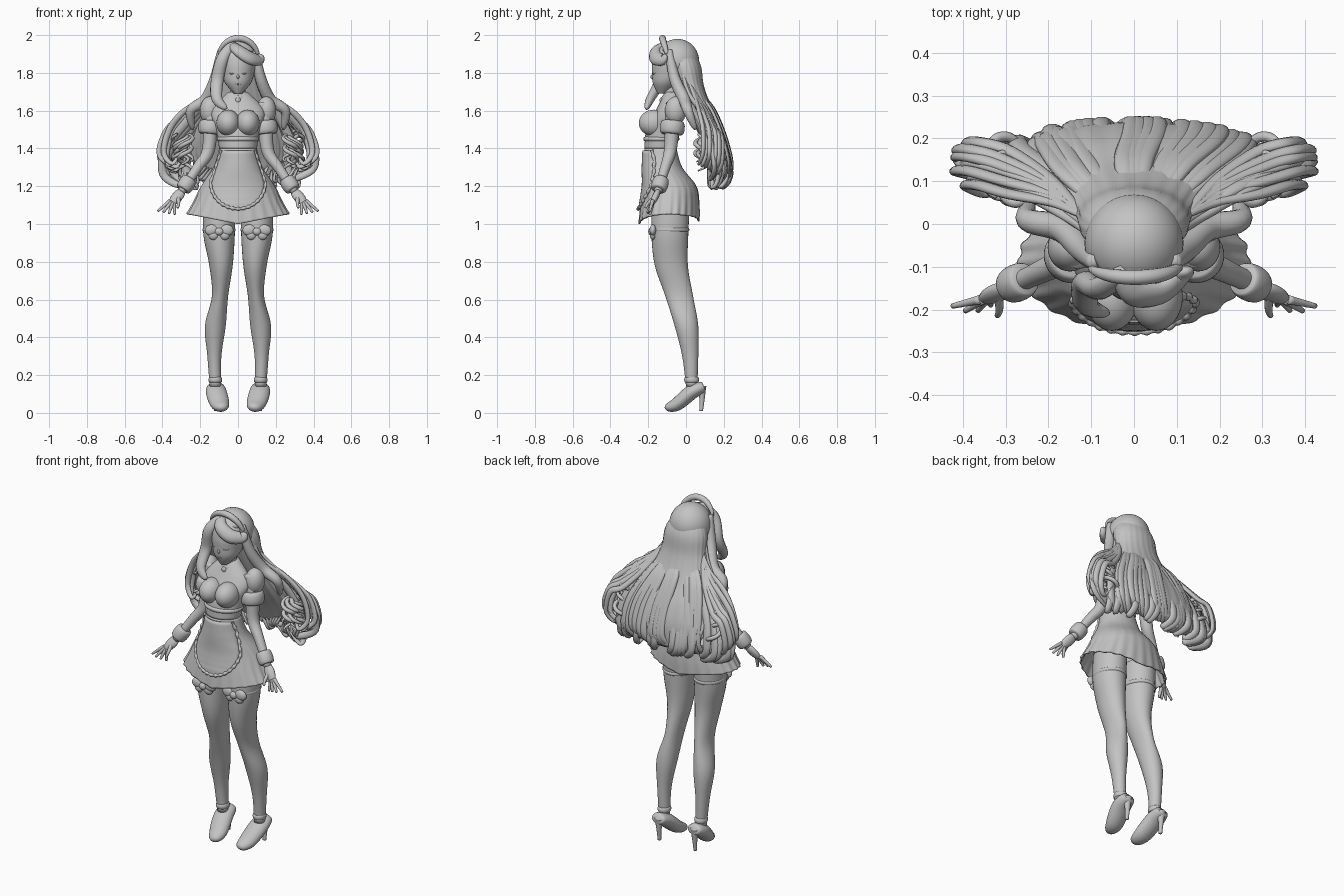
import bpy, bmesh, math, random
from math import sin, cos, pi, sqrt, tau
from mathutils import Matrix, Vector

if "Cube" in bpy.data.objects:
    bpy.data.objects.remove(bpy.data.objects["Cube"], do_unlink=True)
random.seed(4)
UP = Vector((0, 0, 1))

colour = (.55, .55, .55, 1)
grey = bpy.data.materials.new("plain grey")
grey.use_nodes = True
grey.diffuse_color = colour
grey.node_tree.nodes["Principled BSDF"].inputs["Base Color"].default_value = colour


def link_object(name, mesh, thickness=0):
    obj = bpy.data.objects.new(name, mesh)
    bpy.context.collection.objects.link(obj)
    if thickness:
        solidify = obj.modifiers.new("thickness", "SOLIDIFY")
        solidify.thickness = thickness
    return obj


def finish(name, bm, thickness=0):
    """Turn a bmesh into a smooth grey object; left parts get a mirrored twin."""
    bmesh.ops.recalc_face_normals(bm, faces=bm.faces)
    mesh = bpy.data.meshes.new(name)
    bm.to_mesh(mesh)
    bm.free()
    mesh.materials.append(grey)
    mesh.shade_smooth()
    if name.startswith("left_"):
        twin = mesh.copy()
        twin.transform(Matrix.Diagonal((-1, 1, 1, 1)))
        twin.flip_normals()
        link_object(name.replace("left_", "right_"), twin, thickness)
    return link_object(name, mesh, thickness)


def smooth_rows(rows, steps=6):
    """Catmull-Rom interpolation through rows of any length."""
    rows = [rows[0], *rows, rows[-1]]
    result = []
    for before, start, end, after in zip(rows, rows[1:], rows[2:], rows[3:]):
        for i in range(steps):
            t = i / steps
            result.append([q + t / 2 * (r - p + t * (2 * p - 5 * q + 4 * r - s + t * (3 * (q - r) + s - p)))
                           for p, q, r, s in zip(before, start, end, after)])
    return result + [list(rows[-1])]


def loft(name, rows, sides=16, level=False, capped=True, ripple=None, thickness=0):
    """Skin ellipses given as rows of x, y, z, width, depth."""
    centres = [Vector(row[:3]) for row in rows]
    last = len(rows) - 1
    bm = bmesh.new()
    rings = []
    across = Vector((1, 0, 0))
    for i, (centre, row) in enumerate(zip(centres, rows)):
        along = UP if level else (centres[min(i + 1, last)] - centres[max(i - 1, 0)]).normalized()
        across = (across - along * across.dot(along)).normalized()
        deep = along.cross(across)
        ring = []
        for k in range(sides):
            angle = tau * k / sides
            scale = ripple(i / last, angle) if ripple else 1
            offset = across * row[3] * cos(angle) + deep * row[4] * sin(angle)
            ring.append(bm.verts.new(centre + offset * scale))
        rings.append(ring)
    for lower, upper in zip(rings, rings[1:]):
        for k in range(sides):
            following = (k + 1) % sides
            bm.faces.new((lower[k], lower[following], upper[following], upper[k]))
    if capped:
        bm.faces.new(rings[0])
        bm.faces.new(rings[-1])
    return finish(name, bm, thickness)


def stack(top, step, widths, fronts, backs, middles=None):
    """Level sections at even heights, from half widths and front and back edges."""
    middles = middles or [0] * len(widths)
    return [(middle, (back - front) / 2, top - step * i, width, (back + front) / 2)
            for i, (width, front, back, middle) in enumerate(zip(widths, fronts, backs, middles))]


def tube(name, path, radius, squash=1, sides=12, ripple=None):
    points = smooth_rows(path)
    last = len(points) - 1
    radii = [radius(i / last) for i in range(len(points))]
    return loft(name, [(*p, r, r * squash) for p, r in zip(points, radii)], sides, ripple=ripple)


def taper(start, end):
    return lambda t: start + (end - start) * t


def spindle(radius, start=.1):
    return lambda t: radius * sqrt(sin(pi * (start + (.99 - start) * t)))


def band(name, centre, radius, height, squash=1, axis=UP):
    """Rounded cuff around an axis."""
    angles = [pi * i / 8 for i in range(9)]
    rows = []
    for angle in angles:
        width = radius * (.8 + sin(angle) / 5)
        rows.append((*(Vector(centre) + axis * height / 2 * cos(angle)), width, width * squash))
    return loft(name, rows, 32)


def blob(name, centre, radii, keep=None, thickness=0):
    bm = bmesh.new()
    bmesh.ops.create_uvsphere(bm, u_segments=32, v_segments=20, radius=1)
    bm.transform(Matrix.Translation(centre) @ Matrix.Diagonal((*radii, 1)))
    if keep:
        unwanted = [face for face in bm.faces if not keep(face.calc_center_median())]
        bmesh.ops.delete(bm, geom=unwanted, context="FACES")
    return finish(name, bm, thickness)


# Dress: one silhouette shared by bodice, skirt and apron
dress = stack(1.7, .1, widths=(.05, .14, .115, .1, .13, .195, .232, .27),
              fronts=(.11, .16, .21, .22, .225, .225, .24, .25),
              backs=(-.03, -.02, -.03, -.05, -.02, .055, .07, .07))
dress_sections = smooth_rows(dress, 12)


def front_of_dress(x, z, gap):
    _, y, _, width, depth = min(dress_sections, key=lambda row: abs(row[2] - z))
    return y - (depth + gap) * sqrt(max(.1, 1 - (x / width) ** 2))


loft("bodice", smooth_rows(dress[:4]), 40, level=True)
skirt = loft("skirt", smooth_rows(dress[3:]), 144, level=True, capped=False, thickness=.008,
             ripple=lambda t, angle: 1 + t * t * cos(24 * angle) / 60)
for vertex in skirt.data.vertices:
    spot = vertex.co
    spot.z += max(0, 1.2 - spot.z) * (abs(spot.x) + max(0, spot.y))
band("underbust_band", (0, -.13, 1.45), .113, .03, squash=.85)
blob("left_breast", (.052, -.17, 1.535), (.062, .08, .07))


# Apron with a scalloped border
def apron_width(z):
    if z > 1.22:
        return .145 - (z - 1.22) / 3
    return .145 * sqrt(max(0, 1 - ((1.22 - z) / .14) ** 2))


def apron_point(side, z):
    x = side * apron_width(z)
    return x, front_of_dress(x, z, .01), z


heights = [1.39 - .31 * sin(pi / 2 * i / 24) for i in range(25)]
bm = bmesh.new()
grid = [[bm.verts.new(apron_point(k / 8, z)) for k in range(-8, 9)] for z in heights]
for upper, lower in zip(grid, grid[1:]):
    for k in range(len(upper) - 1):
        bm.faces.new((upper[k], upper[k + 1], lower[k + 1], lower[k]))
finish("apron", bm, .008)
border = [apron_point(-1, z) for z in heights[:-1]] + [apron_point(1, z) for z in reversed(heights)]
tube("apron_ruffle", border, taper(.008, .008), ripple=lambda t, angle: 1 + cos(150 * t) / 4)

# Head, neck and face
tube("neck", [(0, -.075, 1.63), (0, -.085, 1.75)], taper(.045, .035))
head = stack(1.96, .054, widths=(.03, .085, .092, .086, .067, .02),
             fronts=(.11, .165, .18, .18, .175, .15), backs=(-.05, 0, .01, .01, -.04, -.1))
loft("head", smooth_rows(head), 32, level=True)
band("choker", (0, -.08, 1.665), .05, .03)
blob("choker_ornament", (0, -.13, 1.655), (.014, .01, .016))
blob("nose", (0, -.178, 1.78), (.007, .01, .012))
blob("mouth", (0, -.172, 1.74), (.015, .005, .003))
tube("left_closed_eye", [(.015, -.176, 1.8), (.035, -.172, 1.795), (.055, -.16, 1.8)], spindle(.003))

# Hair cap, headband, fringe and long front lock
blob("hair_cap", (0, -.045, 1.86), (.116, .115, .12), thickness=.012,
     keep=lambda spot: spot.y > -.085 or spot.z > 1.92)
arc = [pi * (i + 2) / 20 for i in range(17)]
tube("headband", [(.11 * cos(a), -.09 - .035 * sin(a), 1.865 + .118 * sin(a)) for a in arc], spindle(.018))
tube("swept_fringe", [(-.03, -.11, 1.95), (0, -.16, 1.92), (.06, -.16, 1.88), (.11, -.12, 1.87), (.12, -.11, 1.9)],
     spindle(.038), squash=.65)
tube("parted_fringe", [(-.02, -.11, 1.96), (-.08, -.15, 1.88), (-.11, -.14, 1.76), (-.11, -.19, 1.66),
                       (-.06, -.21, 1.61)], spindle(.035), squash=.8)

# Hair curtain down the back, covered by strands with curled ends
curtain = stack(1.97, .12, widths=(.04, .12, .135, .17, .23, .25, .18),
                fronts=(.08, .09, .05, 0, -.06, -.13, -.19), backs=(0, .075, .095, .14, .2, .235, .235))
loft("hair_curtain", smooth_rows(curtain), 96, level=True, ripple=lambda t, angle: 1 + t * cos(22 * angle) / 30)
strands = 34
for i in range(strands):
    side = 2 * i / (strands - 1) - 1
    middle = 1 - side * side
    stray = random.uniform(-.03, .03)
    tube("hair_strand", [(side * .09, middle * .07 - .03, 1.87), (side * .14, middle * .07 + .01, 1.7),
                         (side * .26, middle * .07 + .08, 1.57 + stray),
                         (side * .36 + stray, middle * .08 + .13, 1.42 + stray),
                         (side * .38 + stray, middle * .09 + .15, 1.28 + stray),
                         (side * .32 - stray, middle * .07 + .13, 1.22 + stray),
                         (side * .3 + stray, middle * .07 + .12, 1.28 + stray)], spindle(.024), squash=.6, sides=10)

# Side hair: a lock over the shoulder, arching waves and ringlets
tube("left_side_lock", [(.09, -.09, 1.92), (.12, -.06, 1.77), (.17, -.01, 1.66), (.25, .01, 1.6), (.24, .05, 1.5)],
     spindle(.032))
for i in range(7):
    low = i / 60
    stray = random.uniform(-.03, .03)
    wave = [(.12, .02, 1.74), (.19, .05 + low / 2, 1.66 - low / 2), (.29 + stray, .07 + low, 1.59 - low),
            (.36 + stray, .09 + low, 1.5 - low / 2), (.39 + stray, .09 + low, 1.38 - low / 2),
            (.35 - stray, .07 + low, 1.32 - low / 2), (.31, .09 + low, 1.38 - low / 2)]
    tube("left_hair_wave", wave, spindle(.017), squash=.7, sides=10)
for i in range(9):
    centre = Vector((random.uniform(.27, .37), random.uniform(.08, .17), random.uniform(1.4, 1.52)))
    turns = [.7 * k for k in range(13)]
    coil = [centre + Vector((cos(turn + i), sin(turn + i), -turn / 2)) * .035 for turn in turns]
    tube("left_ringlet", coil, spindle(.012), sides=8)

# Leg, garter and bow
leg = stack(1.1, .16, widths=(.086, .083, .062, .043, .055, .037, .03),
            fronts=(.18, .183, .165, .11, .06, .02, 0), backs=(.02, .012, .01, .037, .065, .065, .06),
            middles=(.1, .1, .09, .095, .12, .125, .12))
loft("left_leg", smooth_rows(leg), 32, level=True)
band("left_garter", (.1, -.083, .97), .088, .03, squash=1.15)
for side in (-1, 1):
    blob("left_garter_bow_loop", (.1 + side * .04, -.175, .967), (.036, .018, .03))
    blob("left_garter_bow_tail", (.1 + side * .03, -.175, .94), (.026, .016, .024))
blob("left_garter_bow_knot", (.1, -.185, .96), (.022, .015, .02))

# Shoe with heel and strap
tube("left_shoe", [(.117, .095, .14), (.115, .03, .11), (.095, -.05, .045), (.08, -.11, .026)],
     spindle(.056, start=.15), squash=.7, sides=24)
tube("left_heel", [(.117, .08, .14), (.117, .085, .08), (.117, .08, .01)], lambda t: .01 + .02 * (1 - t) ** 2)
band("left_ankle_strap", (.12, .03, .175), .036, .03, squash=1.1)

# Arm, puffed sleeve and cuffs
shoulder, elbow, wrist = Vector((.13, -.06, 1.64)), Vector((.16, -.085, 1.38)), Vector((.3, -.15, 1.17))
forearm = (wrist - elbow).normalized()
tube("left_arm", [shoulder, shoulder.lerp(elbow, .5), elbow, elbow.lerp(wrist, .4), wrist], taper(.045, .021), sides=20)
blob("left_puff_sleeve", (.15, -.055, 1.6), (.052, .056, .075))
band("left_sleeve_cuff", shoulder.lerp(elbow, .5), .066, .07, axis=(shoulder - elbow).normalized())
band("left_wrist_cuff", wrist - forearm * .05, .044, .07, axis=forearm)

# Hand with spread fingers
knuckles = Vector((.355, -.18, 1.105))
tube("left_palm", [wrist, wrist.lerp(knuckles, .5), knuckles], spindle(.03, start=.2), squash=.6)
for reach in range(4):
    root = knuckles + Vector((reach - 1.5, 0, reach / 2)) * .008
    tip = Vector((.335 + reach * .03, -.19 - .015 * sin(reach), 1.05 + reach * .006))
    tube("left_finger", [root.lerp(wrist, .1), tip], taper(.011, .006))
tube("left_thumb", [wrist.lerp(knuckles, .3), (.315, -.2, 1.11), (.32, -.215, 1.085)], taper(.012, .006))
